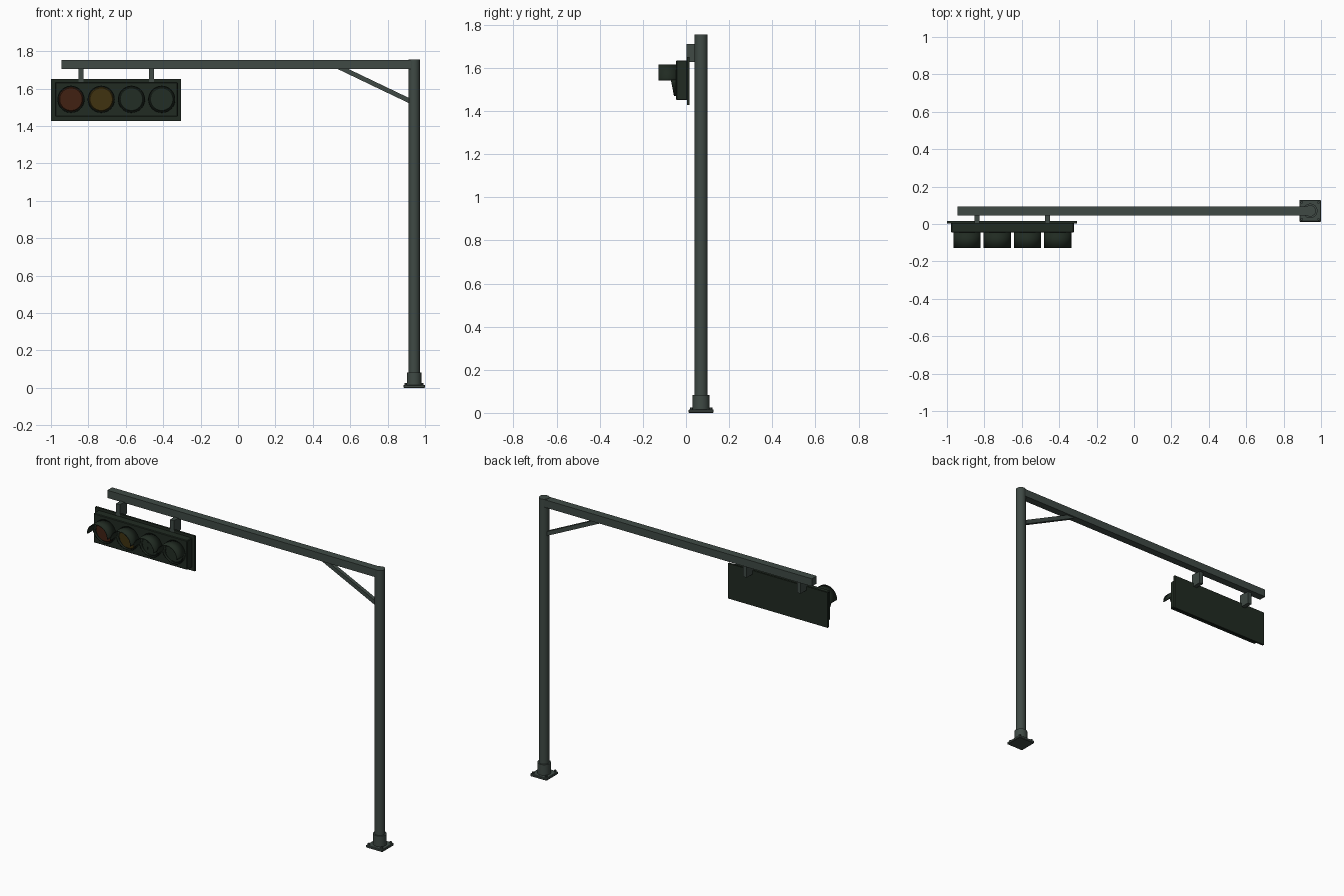
import bpy, bmesh
from math import sin, cos, pi, atan2, hypot
from mathutils import Matrix, Vector

old = bpy.data.objects.get("Cube")
if old:
    bpy.data.objects.remove(old, do_unlink=True)


def material(name, rgb):
    m = bpy.data.materials.new(name)
    m.use_nodes = True
    m.diffuse_color = (*rgb, 1)
    bsdf = m.node_tree.nodes["Principled BSDF"]
    bsdf.inputs["Base Color"].default_value = (*rgb, 1)
    bsdf.inputs["Roughness"].default_value = 0.7
    return m


STEEL = material("grey green steel", (0.050, 0.068, 0.059))
DARK = material("dark green housing", (0.015, 0.024, 0.016))
RED = material("dull red lens", (0.052, 0.015, 0.006))
AMBER = material("dull amber lens", (0.050, 0.032, 0.005))
GREEN = material("dull green lens", (0.016, 0.027, 0.018))


def finish(name, bm, mat, smooth=False):
    bmesh.ops.recalc_face_normals(bm, faces=bm.faces)
    me = bpy.data.meshes.new(name)
    bm.to_mesh(me)
    bm.free()
    me.materials.append(mat)
    ob = bpy.data.objects.new(name, me)
    bpy.context.collection.objects.link(ob)
    if smooth:
        bpy.ops.object.select_all(action='DESELECT')
        ob.select_set(True)
        bpy.context.view_layer.objects.active = ob
        bpy.ops.object.shade_smooth_by_angle(angle=pi / 5)
    return ob


def box(name, low, high, mat, bevel=0):
    low, high = Vector(low), Vector(high)
    bm = bmesh.new()
    bmesh.ops.create_cube(bm, size=1, matrix=Matrix.Translation((low + high) / 2)
                          @ Matrix.Diagonal((*(high - low), 1)))
    ob = finish(name, bm, mat)
    if bevel:
        mod = ob.modifiers.new("bevel", 'BEVEL')
        mod.width, mod.segments = bevel, 1
    return ob


def tube(name, at, r, h, mat, sides=32, r2=None, rot=Matrix()):
    """Cylinder or cone rising from the point at, along local z."""
    bm = bmesh.new()
    bmesh.ops.create_cone(bm, cap_ends=True, segments=sides, radius1=r,
                          radius2=r if r2 is None else r2, depth=h,
                          matrix=Matrix.Translation(at) @ rot
                          @ Matrix.Translation((0, 0, h / 2)))
    return finish(name, bm, mat, True)


# Pole, collar and bolted base
PX, PY = 0.942, 0.07
tube("pole", (PX, PY, 0.01), 0.030, 1.745, STEEL)
tube("pole_collar", (PX, PY, 0.01), 0.039, 0.073, STEEL)
box("base_plate", (PX - 0.058, PY - 0.058, 0), (PX + 0.058, PY + 0.058, 0.016), STEEL, 0.003)
for i, (sx, sy) in enumerate([(-1, -1), (1, -1), (1, 1), (-1, 1)]):
    tube(f"base_bolt_{i + 1}", (PX + sx * 0.045, PY + sy * 0.045, 0.012),
         0.007, 0.014, STEEL, 6)

# Arm and diagonal brace
box("arm", (-0.945, PY - 0.024, 1.705), (PX, PY + 0.024, 1.753), STEEL)
ax, az, bx, bz = 0.54, 1.715, 0.935, 1.526
brace = box("brace", (0, -0.012, -0.0125), (hypot(bx - ax, bz - az), 0.012, 0.0125), STEEL)
brace.location = (ax, PY, az)
brace.rotation_euler.y = -atan2(bz - az, bx - ax)

# Hangers
for side, x in (("outer", -0.840), ("inner", -0.463)):
    box(f"{side}_hanger", (x - 0.0135, 0.003, 1.627), (x + 0.0135, PY + 0.005, 1.71), STEEL)

# Signal body
box("backplate", (-1, 0.004, 1.428), (-0.305, 0.016, 1.65), DARK)
box("signal_housing", (-0.978, -0.046, 1.45), (-0.322, 0.006, 1.635), DARK, 0.004)

# Lenses and visors
LZ, FRONT = 1.543, -0.046
FACE_FRONT = Matrix.Rotation(pi / 2, 4, 'X')


def shell(name, x, start, end, edge_depth, mid_depth):
    """Thin curved sheet around a lens, with a depth that varies to its middle."""
    n = 20
    bm = bmesh.new()
    rows = []
    for i in range(n + 1):
        t = i / n
        a = start + (end - start) * t
        d = edge_depth + (mid_depth - edge_depth) * sin(pi * t)
        px, pz = x + 0.070 * cos(a), LZ + 0.070 * sin(a)
        rows.append([bm.verts.new((px, y, pz)) for y in (FRONT + 0.003, FRONT - d)])
    for p, q in zip(rows, rows[1:]):
        bm.faces.new((p[0], p[1], q[1], q[0]))
    ob = finish(name, bm, DARK, True)
    mod = ob.modifiers.new("thickness", 'SOLIDIFY')
    mod.thickness, mod.offset = 0.005, 0


LENSES = [("red", RED), ("amber", AMBER), ("arrow", GREEN), ("green", GREEN)]
for i, (name, mat) in enumerate(LENSES):
    x = -0.893 + 0.1617 * i
    tube(f"{name}_lens", (x, FRONT + 0.002, LZ), 0.067, 0.008, mat, 32, 0.060, FACE_FRONT)
    shell(f"{name}_visor", x, -0.03, pi + 0.03, 0.082, 0.082)
    shell(f"{name}_lower_lip", x, pi, 2 * pi, 0.024, 0.010)

# Arrow plate on the third lens
cx = -0.893 + 0.1617 * 2
outline = [(-0.052, 0), (-0.022, 0.030), (-0.022, 0.014), (0.050, 0.014),
           (0.050, -0.014), (-0.022, -0.014), (-0.022, -0.030)]
bm = bmesh.new()
face = bm.faces.new([bm.verts.new((cx + u, FRONT - 0.005, LZ + v)) for u, v in outline])
new = bmesh.ops.extrude_face_region(bm, geom=[face])["geom"]
bmesh.ops.translate(bm, vec=(0, -0.005, 0),
                    verts=[v for v in new if isinstance(v, bmesh.types.BMVert)])
finish("arrow_plate", bm, GREEN)
